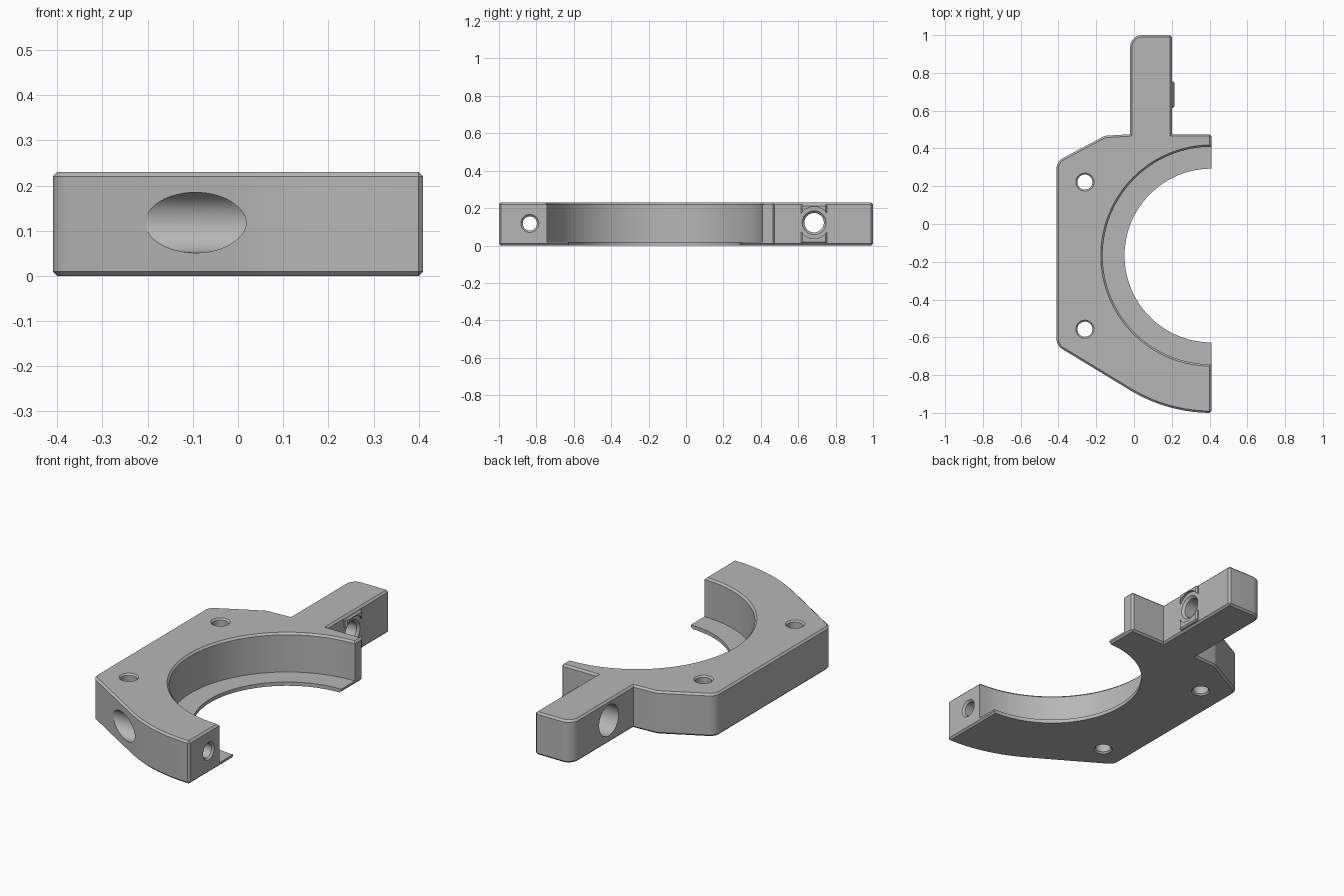
import bpy, bmesh, math
from mathutils import Matrix, Vector

if "Cube" in bpy.data.objects:
    bpy.data.objects.remove(bpy.data.objects["Cube"], do_unlink=True)

HEIGHT = 0.23
EDGE = 0.41                      # flat mating face of the clamp half
CENTRE = Vector((EDGE, -0.167))  # axis of the ring opening
CHAMFER = 0.01

grey = bpy.data.materials.new("plain grey")
grey.use_nodes = True
grey.diffuse_color = (0.47, 0.47, 0.47, 1)
grey.node_tree.nodes["Principled BSDF"].inputs["Base Color"].default_value = (0.47, 0.47, 0.47, 1)


def make_object(name, bm):
    bmesh.ops.recalc_face_normals(bm, faces=bm.faces)
    mesh = bpy.data.meshes.new(name)
    bm.to_mesh(mesh)
    bm.free()
    mesh.materials.append(grey)
    obj = bpy.data.objects.new(name, mesh)
    bpy.context.collection.objects.link(obj)
    return obj


def arc(centre, radius, start, end, steps):
    return [Vector(centre) + radius * Vector((math.cos(a), math.sin(a)))
            for a in (math.radians(start + (end - start) * i / steps) for i in range(steps + 1))]


def turned(name, profile, matrix, sides=48):
    """Solid of revolution from (radius, distance along axis) pairs."""
    bm = bmesh.new()
    rings = [[bm.verts.new(matrix @ Vector((p.x, p.y, d))) for p in arc((0, 0), r, 0, 360, sides)[:-1]]
             for r, d in profile]
    for low, high in zip(rings, rings[1:]):
        for i in range(sides):
            j = (i + 1) % sides
            bm.faces.new((low[i], low[j], high[j], high[i]))
    bm.faces.new(rings[0])
    bm.faces.new(rings[-1])
    return make_object(name, bm)


def combine(target, tool, operation):
    mod = target.modifiers.new(operation, 'BOOLEAN')
    mod.operation, mod.object, mod.solver = operation, tool, 'EXACT'
    tool.hide_render = True
    bpy.context.view_layer.objects.active = target
    bpy.ops.object.modifier_apply(modifier=mod.name)
    bpy.data.objects.remove(tool, do_unlink=True)


# Body outline: curved foot, slanted flanks, flat back and long tab
outline = arc(CENTRE, 0.833, 270, 240, 16)
outline += arc((-0.35, -0.61), 0.06, 240, 180, 8)
outline += arc((-0.35, 0.295), 0.06, 180, 120, 8)
outline += arc((-0.14, 0.418), 0.05, 120, 95, 4)
outline += [Vector((-0.02, 0.475))]
outline += arc((0.04, 0.94), 0.06, 180, 90, 10)
outline += [Vector(p) for p in ((0.2, 1), (0.2, 0.475), (EDGE, 0.475))]

bm = bmesh.new()
base = bm.faces.new([bm.verts.new((p.x, p.y, 0)) for p in outline])
top = bmesh.ops.extrude_face_region(bm, geom=[base])["geom"]
bmesh.ops.translate(bm, vec=(0, 0, HEIGHT), verts=[v for v in top if isinstance(v, bmesh.types.BMVert)])
bmesh.ops.recalc_face_normals(bm, faces=bm.faces)
rim = [e for e in bm.edges
       if e.calc_face_angle(0) > math.radians(50) and e.is_convex]
bmesh.ops.bevel(bm, geom=rim, offset=CHAMFER, segments=1, affect='EDGES', clamp_overlap=True)
body = make_object("clamp_body", bm)

# Shallow raised pad on the tab
bm = bmesh.new()
bmesh.ops.create_cube(bm, size=1, matrix=Matrix.Translation((0.19, 0.685, 0.115))
                      @ Matrix.Diagonal((0.05, 0.14, 0.21, 1)))
bmesh.ops.bevel(bm, geom=[e for e in bm.edges], offset=0.008, segments=1, affect='EDGES')
combine(body, make_object("tab_pad", bm), 'UNION')

# Ring opening: recess above a thin inner lip
axis = Matrix.Translation((CENTRE.x, CENTRE.y, 0))
combine(body, turned("recess_cutter", [(0.576, 0.02), (0.576, HEIGHT - CHAMFER),
                                       (0.596, HEIGHT + CHAMFER)], axis, 128), 'DIFFERENCE')
combine(body, turned("opening_cutter", [(0.46, -0.1), (0.46, 0.4)], axis, 128), 'DIFFERENCE')

# Vertical mounting holes, chamfered at both ends
for y in (0.222, -0.557):
    profile = [(0.058, -0.01), (0.04, 0.008), (0.04, HEIGHT - 0.008), (0.058, HEIGHT + 0.01)]
    combine(body, turned("mount_hole_cutter", profile, Matrix.Translation((-0.26, y, 0))), 'DIFFERENCE')

# Sideways screw holes with wide head bores
sideways = Matrix.Rotation(math.pi / 2, 4, 'Y')
foot = [(0.067, -0.6), (0.067, 0.1), (0.038, 0.1), (0.038, 0.4), (0.058, 0.42)]
combine(body, turned("foot_screw_cutter", foot, Matrix.Translation((0, -0.835, 0.118)) @ sideways), 'DIFFERENCE')
tab = [(0.083, -0.2), (0.083, 0.1), (0.052, 0.1), (0.052, 0.19), (0.064, 0.202),
       (0.085, 0.202), (0.085, 0.3)]
combine(body, turned("tab_screw_cutter", tab, Matrix.Translation((0, 0.685, 0.122)) @ sideways), 'DIFFERENCE')

# Smooth curves, crisp edges
bpy.ops.object.select_all(action='DESELECT')
body.select_set(True)
bpy.context.view_layer.objects.active = body
bpy.ops.object.shade_smooth_by_angle(angle=math.radians(25))
